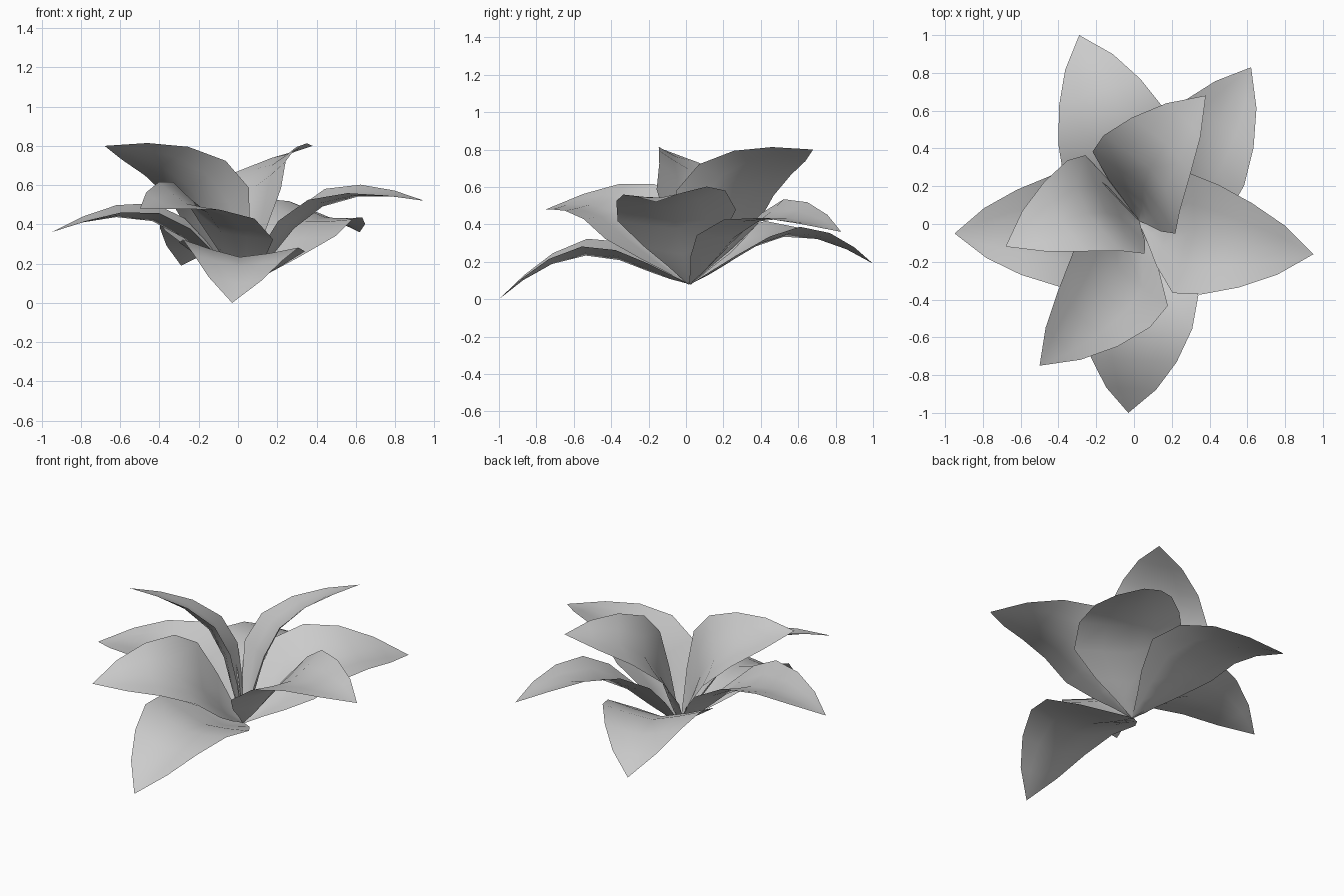
import bpy
from math import radians
from mathutils import Vector, Matrix

if "Cube" in bpy.data.objects:
    bpy.data.objects.remove(bpy.data.objects["Cube"])

BASE = Vector((0.025, 0.02, 0.08))

# Leaf rows along the chord: position, arch height, half width, rim lift
ROWS = [(0.0, 0.0, 0.008, 0.0), (0.10, 0.035, 0.10, 0.035),
        (0.20, 0.08, 0.20, 0.06), (0.355, 0.155, 0.315, 0.075),
        (0.53, 0.193, 0.29, 0.068), (0.71, 0.162, 0.222, 0.043),
        (0.865, 0.09, 0.13, 0.018), (1.0, 0.0, 0.0, 0.0)]
ACROSS = [-1, -0.5, 0, 0.5, 1]


def leaf_mesh():
    verts, faces = [], []
    for x, z, w, lift in ROWS[:-1]:
        for t in ACROSS:
            verts.append((x, t * w, z + lift * abs(t) ** 1.25))
    verts.append((1, 0, 0))
    n = len(ACROSS)
    last = (len(ROWS) - 2) * n
    for r in range(len(ROWS) - 2):
        for c in range(n - 1):
            a = r * n + c
            faces.append((a, a + n, a + n + 1, a + 1))
    for c in range(n - 1):
        faces.append((last + c, len(verts) - 1, last + c + 1))
    mesh = bpy.data.meshes.new("leaf")
    mesh.from_pydata(verts, [], faces)
    mesh.update()
    # make the upper side the outward one
    if mesh.polygons[0].normal.z < 0:
        mesh.flip_normals()
    mesh.shade_smooth()
    return mesh


def add_leaf(name, mesh, tip, roll):
    """Place a leaf from the shared base to its tip, rolled about its chord."""
    d = Vector(tip) - BASE
    along = d.normalized()
    side = Vector((0, 0, 1)).cross(along).normalized()
    up = along.cross(side)
    frame = Matrix((along, side, up)).transposed()
    turn = frame @ Matrix.Rotation(radians(roll), 3, 'X')
    s = d.length
    obj = bpy.data.objects.new(name, mesh)
    obj.matrix_world = (Matrix.Translation(BASE) @ turn.to_4x4()
                        @ Matrix.Diagonal((s, 1.02, 1.02, 1)))
    bpy.context.collection.objects.link(obj)


# Leaves: tip position and roll in degrees (positive lifts the left rim)
LEAVES = [
    ("lower_leaf_front", (-0.03, -1.0, 0.0), -4),
    ("lower_leaf_back", (-0.29, 1.0, 0.19), 3),
    ("lower_leaf_back_right", (0.62, 0.83, 0.36), 11),
    ("middle_leaf_left", (-0.95, -0.05, 0.36), -5),
    ("middle_leaf_right", (0.95, -0.16, 0.52), 6),
    ("middle_leaf_front_left", (-0.5, -0.75, 0.48), -20),
    ("upper_leaf_back_right", (0.38, 0.68, 0.80), -23),
    ("upper_leaf_left", (-0.68, -0.12, 0.80), 27),
]
shared = leaf_mesh()
for name, tip, roll in LEAVES:
    add_leaf(name, shared, tip, roll)
